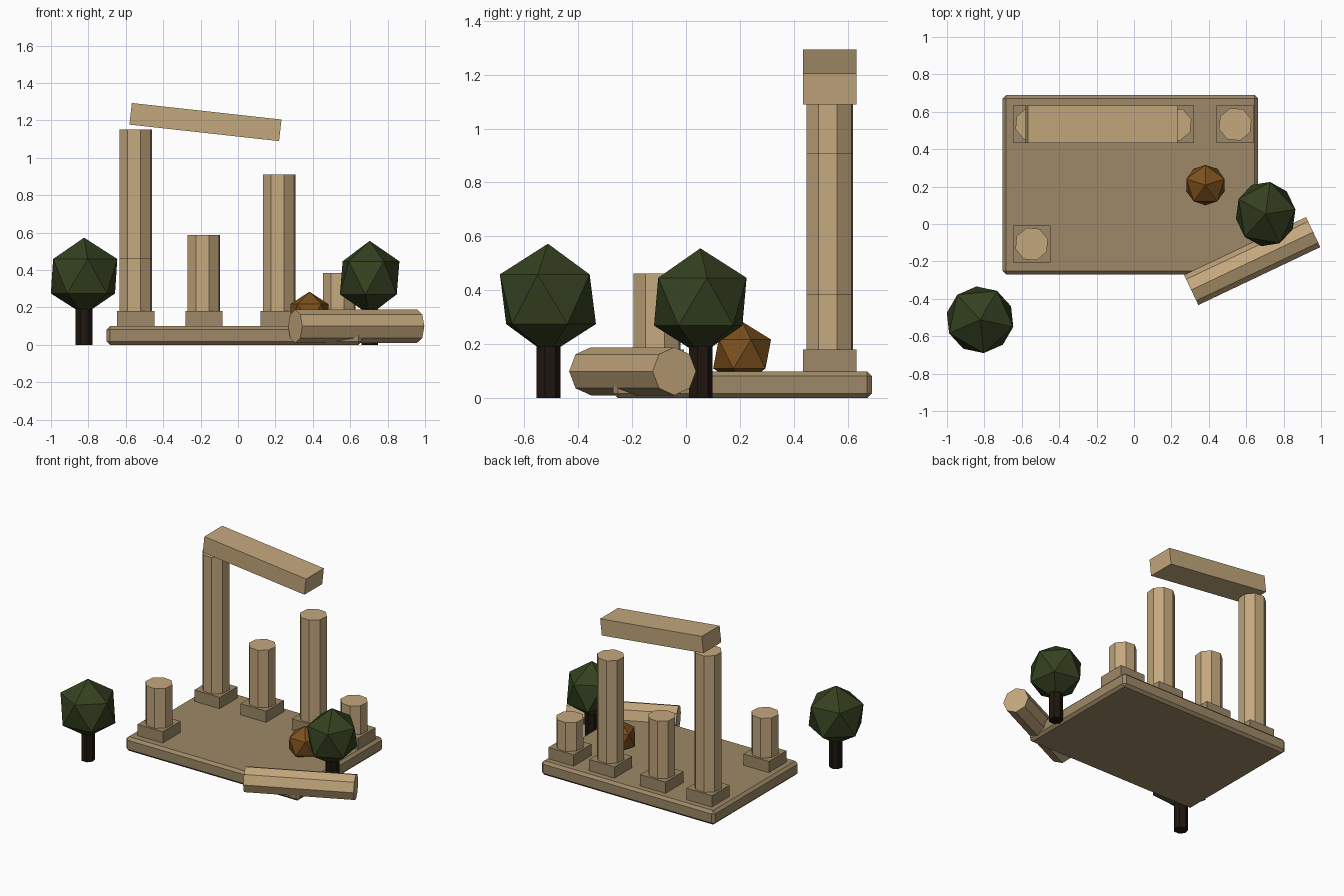
import bpy, math
from mathutils import Matrix

if "Cube" in bpy.data.objects:
    bpy.data.objects.remove(bpy.data.objects["Cube"])


def material(name, rgb):
    m = bpy.data.materials.new(name)
    m.diffuse_color = (*rgb, 1)
    m.use_nodes = True
    m.node_tree.nodes["Principled BSDF"].inputs["Base Color"].default_value = m.diffuse_color
    return m


STONE = material("pale_stone", (0.55, 0.39, 0.205))
FLOOR = material("worn_stone", (0.34, 0.25, 0.135))
LEAF = material("leaf", (0.035, 0.052, 0.014))
BARK = material("bark", (0.014, 0.008, 0.005))
RUST = material("rust", (0.2, 0.08, 0.012))


def finish(name, mat):
    ob = bpy.context.object
    ob.name = name
    ob.data.materials.append(mat)
    return ob


def box(name, loc, size, mat, rot=(0, 0, 0)):
    bpy.ops.mesh.primitive_cube_add(size=1, location=loc, rotation=rot)
    ob = finish(name, mat)
    ob.data.transform(Matrix.Diagonal((*size, 1)))
    return ob


def prism(name, loc, r, depth, sides, mat, rot):
    bpy.ops.mesh.primitive_cylinder_add(
        vertices=sides, radius=r, depth=depth, location=loc, rotation=rot)
    return finish(name, mat)


def ball(name, loc, radii, mat, turn):
    bpy.ops.mesh.primitive_ico_sphere_add(
        subdivisions=1, radius=1, location=loc, rotation=(0, 0, math.radians(turn)))
    ob = finish(name, mat)
    ob.scale = radii
    return ob


# Floor slab with a small chamfer
slab = box("floor_slab", (-0.02, 0.21, 0.05), (1.364, 0.96, 0.1), FLOOR)
bevel = slab.modifiers.new("chamfer", 'BEVEL')
bevel.width = 0.018
bevel.segments = 1

# Standing columns on square plinths: x, y, top height
columns = [(-0.547, 0.533, 1.15), (-0.182, 0.533, 0.588), (0.22, 0.533, 0.91),
           (0.541, 0.533, 0.385), (-0.547, -0.107, 0.462)]
for i, (x, y, top) in enumerate(columns, 1):
    box(f"plinth_{i}", (x, y, 0.135), (0.2, 0.2, 0.09), FLOOR)
    prism(f"column_{i}", (x, y, (0.17 + top) / 2), 0.091, top - 0.17, 8,
          STONE, (0, 0, 0.3))

# Tilted lintel
box("lintel", (-0.174, 0.533, 1.191), (0.805, 0.2, 0.116), STONE, (0, 0.11, 0))

# Fallen column
prism("fallen_column", (0.632, -0.198, 0.1), 0.089, 0.722, 8, STONE,
      (0, math.pi / 2, math.radians(25.4)))

# Trees
for i, (x, y, z, radii, turn) in enumerate([
        (-0.823, -0.512, 0.367, (0.203, 0.2, 0.206), -12),
        (0.704, 0.053, 0.358, (0.18, 0.195, 0.198), 9)], 1):
    prism(f"tree_trunk_{i}", (x, y, 0.125), 0.046, 0.25, 7, BARK, (0, 0, 0))
    ball(f"tree_crown_{i}", (x, y, z), radii, LEAF, turn)

# Rusty shrub on the slab
ball("shrub", (0.382, 0.208, 0.164), (0.12, 0.12, 0.12), RUST, 18)
